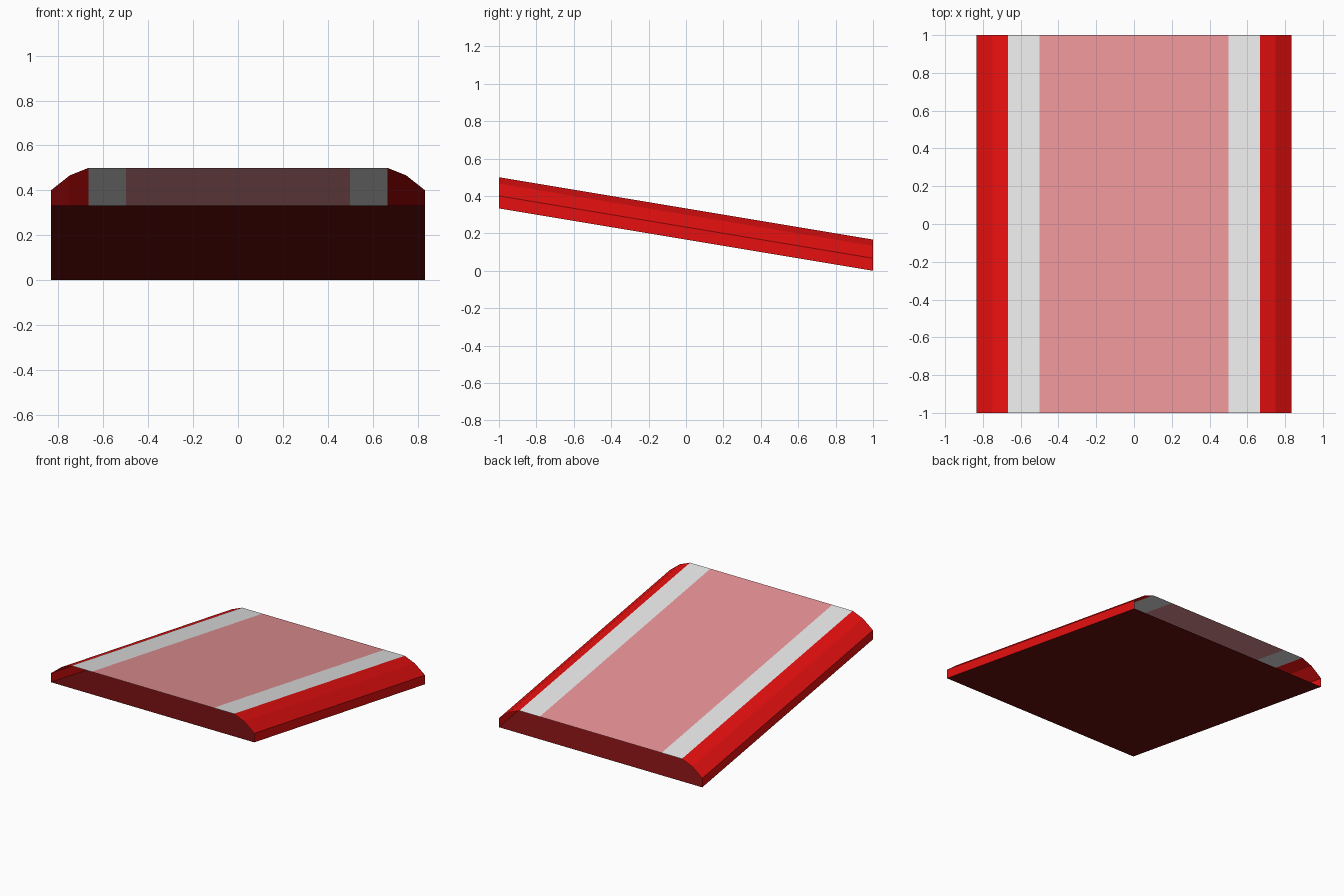
import bpy

if "Cube" in bpy.data.objects:
    bpy.data.objects.remove(bpy.data.objects["Cube"])


def material(name, srgb):
    lin = [c / 12.92 if c <= 0.04045 else ((c + 0.055) / 1.055) ** 2.4 for c in srgb]
    m = bpy.data.materials.new(name)
    m.diffuse_color = (*lin, 1.0)
    m.use_nodes = True
    m.node_tree.nodes["Principled BSDF"].inputs["Base Color"].default_value = m.diffuse_color
    return m


RED = material("red", (0.90, 0.06, 0.06))
GREY = material("light grey", (0.92, 0.92, 0.92))
PINK = material("pink", (0.92, 0.585, 0.597))
DARK = material("dark red", (0.435, 0.056, 0.056))

DROP = 1 / 3  # the whole piece slopes down from front to back


def strip(name, profile, mat):
    """Sweep an open (x, z) profile along the slope from y=-1 to y=1."""
    n = len(profile)
    verts = [(x, -1, z + DROP) for x, z in profile] + [(x, 1, z) for x, z in profile]
    faces = [(i, i + 1, n + i + 1, n + i) for i in range(n - 1)]
    me = bpy.data.meshes.new(name)
    me.from_pydata(verts, [], faces)
    me.materials.append(mat)
    ob = bpy.data.objects.new(name, me)
    bpy.context.collection.objects.link(ob)
    return ob


T = 1 / 6       # thickness of the hollow shell, open at both ends
W = 5 / 6       # half width

# Centre panel and underside
strip("centre_panel", [(-0.5, T), (0.5, T)], PINK)
strip("underside", [(W, 0), (-W, 0)], DARK)

# Stripes and rounded side rails, left and right
rail = [(2 / 3, T), (0.75, 0.133), (W, 0.067), (W, 0)]
stripe = [(0.5, T), (2 / 3, T)]
for side, s in (("right", 1), ("left", -1)):
    for part, prof, mat in (("side_rail", rail, RED), ("stripe", stripe, GREY)):
        pts = [(s * x, z) for x, z in prof][::s]
        strip(f"{side}_{part}", pts, mat)
